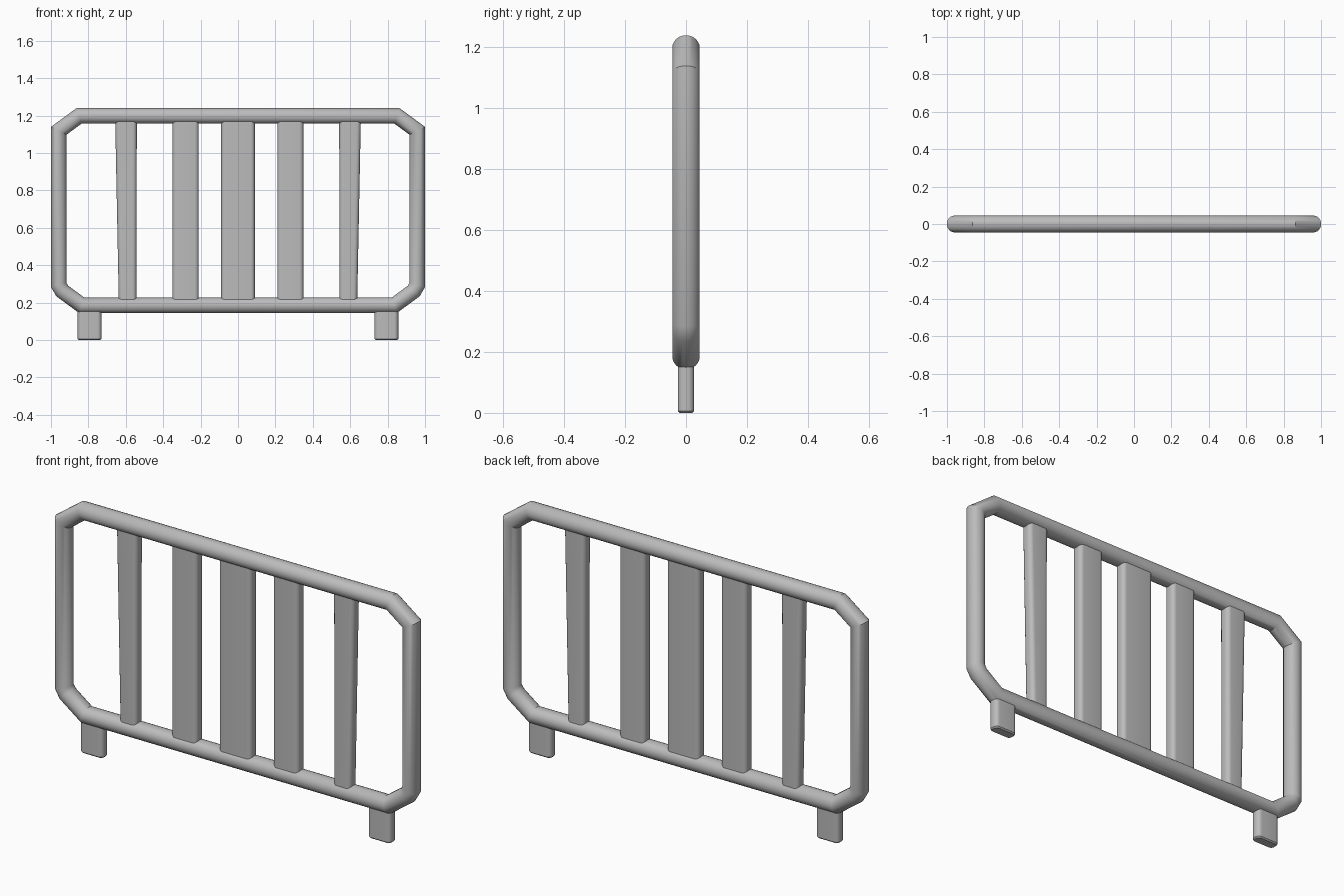
import bpy
import bmesh
from math import cos, sin, pi, radians
from mathutils import Vector

cube = bpy.data.objects.get("Cube")
if cube:
    bpy.data.objects.remove(cube, do_unlink=True)

steel = bpy.data.materials.new("grey steel")
steel.use_nodes = True
GREY = (0.5, 0.5, 0.5, 1)
steel.diffuse_color = GREY
steel.node_tree.nodes["Principled BSDF"].inputs["Base Color"].default_value = GREY


def loft(name, rings, closed=False):
    """Skin a row of equal rings; cap the ends unless the row closes."""
    bm = bmesh.new()
    loops = [[bm.verts.new(p) for p in ring] for ring in rings]
    n = len(loops[0])
    pairs = list(zip(loops, loops[1:]))
    if closed:
        pairs.append((loops[-1], loops[0]))
    for a, b in pairs:
        for i in range(n):
            j = (i + 1) % n
            bm.faces.new((a[i], a[j], b[j], b[i]))
    if not closed:
        bm.faces.new(loops[0])
        bm.faces.new(loops[-1])
    bmesh.ops.recalc_face_normals(bm, faces=bm.faces)
    mesh = bpy.data.meshes.new(name)
    bm.to_mesh(mesh)
    bm.free()
    mesh.materials.append(steel)
    obj = bpy.data.objects.new(name, mesh)
    bpy.context.collection.objects.link(obj)
    bpy.ops.object.select_all(action='DESELECT')
    obj.select_set(True)
    bpy.context.view_layer.objects.active = obj
    bpy.ops.object.shade_smooth_by_angle(angle=radians(30))
    return obj


def tube_loop(name, path, r_plane, r_depth, sides=24):
    """Mitred tube around a closed path in the xz plane."""
    rings = []
    for i, p in enumerate(path):
        d_in = (p - path[i - 1]).normalized()
        d_out = (path[(i + 1) % len(path)] - p).normalized()
        tangent = (d_in + d_out).normalized()
        side = Vector((tangent.z, 0, -tangent.x))
        side *= r_plane / tangent.dot(d_in)
        rings.append([p + side * cos(a) + Vector((0, r_depth * sin(a), 0))
                      for a in (2 * pi * k / sides for k in range(sides))])
    return loft(name, rings, closed=True)


def slat_ring(x0, x1, depth, z, corner=0.022, steps=6):
    """Flat bar section with rounded edges."""
    cx, hx = (x0 + x1) / 2, (x1 - x0) / 2
    ring = []
    for q, (sx, sy) in enumerate(((1, 1), (-1, 1), (-1, -1), (1, -1))):
        for k in range(steps + 1):
            a = (q + k / steps) * pi / 2
            ring.append((cx + sx * (hx - corner) + corner * cos(a),
                         sy * (depth - corner) + corner * sin(a), z))
    return ring


# Outer frame: one half of the path, mirrored to the other side
half = [(0.85, 1.198), (0.959, 1.118), (0.959, 0.295), (0.94, 0.262), (0.835, 0.185)]
path = [Vector((x, 0, z)) for x, z in half]
path += [Vector((-x, 0, z)) for x, z in reversed(half)]
tube_loop("outer_frame", path, 0.0415, 0.045)

# Upright slats: (bottom inner, bottom outer, top inner, top outer)
LOW, HIGH = 0.19, 1.19
loft("centre_slat", [slat_ring(-0.09, 0.09, 0.03, LOW),
                     slat_ring(-0.09, 0.09, 0.03, HIGH)])
slats = {"inner_slat": (0.21, 0.35, 0.21, 0.35),
         "outer_slat": (0.543, 0.637, 0.541, 0.657)}
for label, (b0, b1, t0, t1) in slats.items():
    for side, s in (("left", 1), ("right", -1)):
        loft(f"{side}_{label}",
             [slat_ring(*sorted((s * b0, s * b1)), 0.03, LOW),
              slat_ring(*sorted((s * t0, s * t1)), 0.03, HIGH)])

# Feet with a small chamfer on the bottom edge
for side, s in (("left", 1), ("right", -1)):
    x0, x1 = sorted((s * 0.73, s * 0.857))
    e = 0.006
    loft(f"{side}_foot", [slat_ring(x0 + e, x1 - e, 0.027 - e, 0, 0.016),
                          slat_ring(x0, x1, 0.027, e),
                          slat_ring(x0, x1, 0.027, 0.18)])
